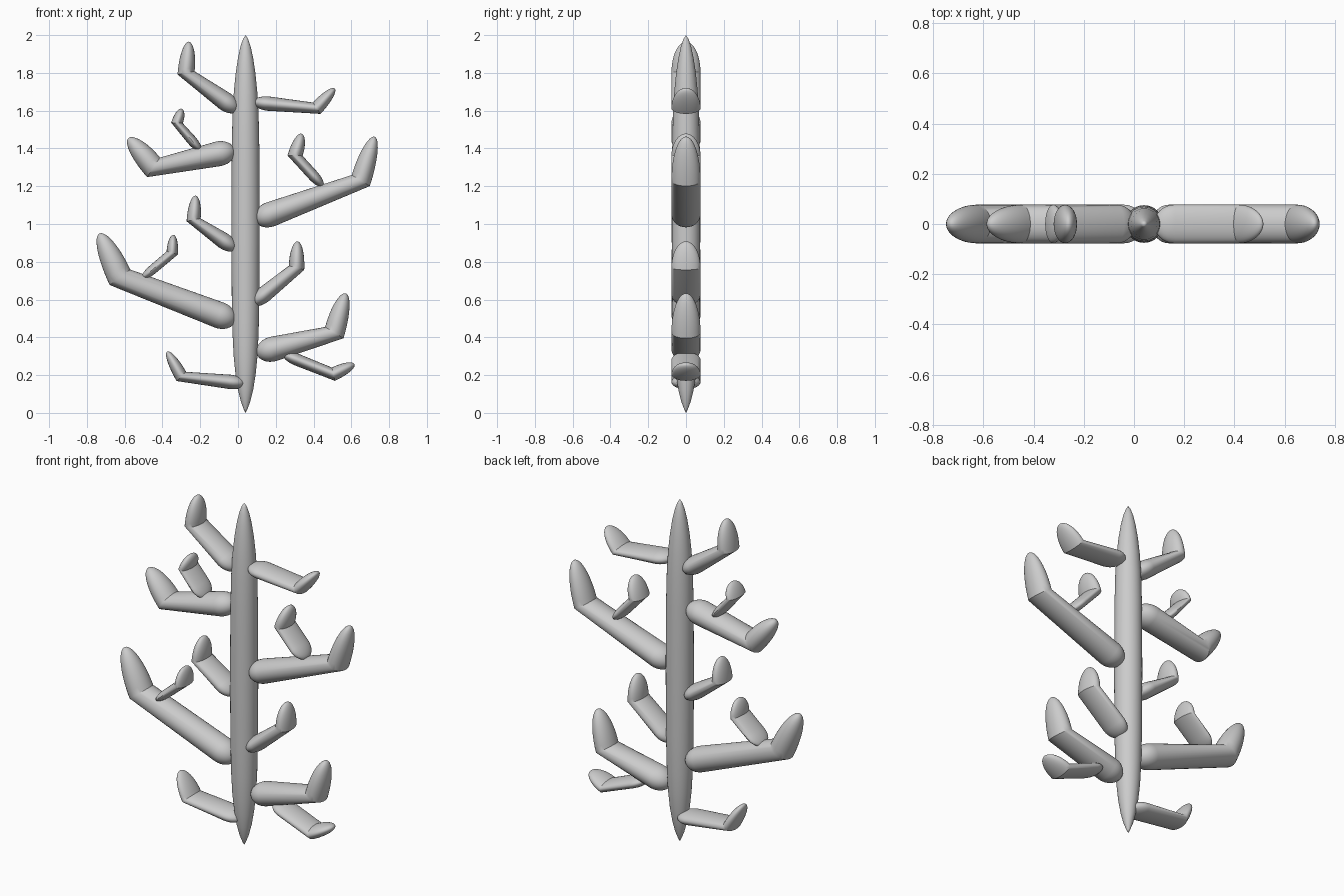
import bpy, bmesh, math
from mathutils import Vector

if "Cube" in bpy.data.objects:
    bpy.data.objects.remove(bpy.data.objects["Cube"])

SIDES = 32
Y = Vector((0, 1, 0))


def loft(name, start, rings, end):
    """Skin elliptical rings (centre, half axis u, half axis v) between two end points."""
    bm = bmesh.new()
    loops = []
    for c, u, v in rings:
        loops.append([bm.verts.new(c + u * math.cos(a) + v * math.sin(a))
                      for a in (2 * math.pi * i / SIDES for i in range(SIDES))])
    first, last = bm.verts.new(start), bm.verts.new(end)
    for i in range(SIDES):
        j = (i + 1) % SIDES
        bm.faces.new((first, loops[0][i], loops[0][j]))
        for a, b in zip(loops, loops[1:]):
            bm.faces.new((a[i], b[i], b[j], a[j]))
        bm.faces.new((last, loops[-1][j], loops[-1][i]))
    bmesh.ops.recalc_face_normals(bm, faces=bm.faces)
    mesh = bpy.data.meshes.new(name)
    bm.to_mesh(mesh)
    bm.free()
    ob = bpy.data.objects.new(name, mesh)
    bpy.context.collection.objects.link(ob)
    bpy.ops.object.select_all(action='DESELECT')
    ob.select_set(True)
    bpy.context.view_layer.objects.active = ob
    bpy.ops.object.shade_smooth_by_angle(angle=math.radians(30))


def normal(d):
    return Vector((-d.z, 0, d.x))


def branch(name, base, bend, tip, t0, t1, width=0.077):
    """Flattened limb: rounded base, straight body, mitred bend, rounded upturned tip."""
    p0, p1, p2 = (Vector((p[0], 0, p[1])) for p in (base, bend, tip))
    d1, d2 = (p1 - p0).normalized(), (p2 - p1).normalized()
    n1, n2 = normal(d1), normal(d2)
    mitre = n1.lerp(n2, 0.72).normalized()
    cap = 0.07 + 0.3 * t0
    pc = p0 + d1 * cap
    rings = []
    for k in range(1, 9):                      # rounded base
        a = k / 8 * math.pi / 2
        s = math.sin(a)
        rings.append((pc - d1 * cap * math.cos(a), n1 * t0 * s, Y * width * s))
    rings.append((p1, mitre * t1, Y * width))  # bend
    for k in range(1, 12):                     # rounded tip
        a = k / 12 * math.pi / 2
        s, c = math.sin(a), math.cos(a)
        rings.append((p1.lerp(p2, s), mitre.lerp(n2, s).normalized() * t1 * c, Y * width * c))
    loft(name, p0, rings, p2)


# Trunk: spindle with tapered ends
profile = [(0.02, 0.010), (0.06, 0.025), (0.12, 0.040), (0.2, 0.053), (0.3, 0.063), (0.42, 0.069),
           (0.6, 0.073), (1.0, 0.075), (1.4, 0.073), (1.58, 0.069), (1.7, 0.062), (1.8, 0.052),
           (1.88, 0.040), (1.94, 0.027), (1.98, 0.013)]
X = Vector((1, 0, 0))
loft("trunk", Vector((0.04, 0, 0)),
     [(Vector((0.04, 0, z)), X * r, Y * r) for z, r in profile], Vector((0.04, 0, 2)))

# Left limbs
branch("left_branch_top", (0.0, 1.60), (-0.275, 1.80), (-0.26, 1.965), 0.05, 0.046)
branch("left_branch_upper", (-0.015, 1.39), (-0.447, 1.30), (-0.58, 1.455), 0.066, 0.062)
branch("left_twig_upper", (-0.195, 1.385), (-0.323, 1.535), (-0.298, 1.61), 0.026, 0.031)
branch("left_branch_middle", (-0.01, 0.865), (-0.235, 1.022), (-0.225, 1.15), 0.043, 0.038)
branch("left_branch_lower", (-0.013, 0.485), (-0.625, 0.718), (-0.733, 0.95), 0.07, 0.068)
branch("left_twig_lower", (-0.51, 0.71), (-0.348, 0.847), (-0.342, 0.942), 0.025, 0.031)
branch("left_branch_bottom", (0.04, 0.155), (-0.30, 0.193), (-0.375, 0.325), 0.038, 0.035)

# Right limbs
branch("right_branch_top", (0.08, 1.645), (0.417, 1.613), (0.512, 1.717), 0.038, 0.036)
branch("right_branch_upper", (0.088, 1.02), (0.65, 1.23), (0.723, 1.462), 0.066, 0.056)
branch("right_twig_upper", (0.45, 1.20), (0.302, 1.362), (0.337, 1.478), 0.029, 0.04)
branch("right_branch_middle", (0.075, 0.575), (0.31, 0.768), (0.315, 0.908), 0.043, 0.042)
branch("right_branch_lower", (0.098, 0.315), (0.51, 0.425), (0.57, 0.633), 0.066, 0.057)
branch("right_twig_lower", (0.24, 0.31), (0.505, 0.205), (0.617, 0.258), 0.032, 0.036)
